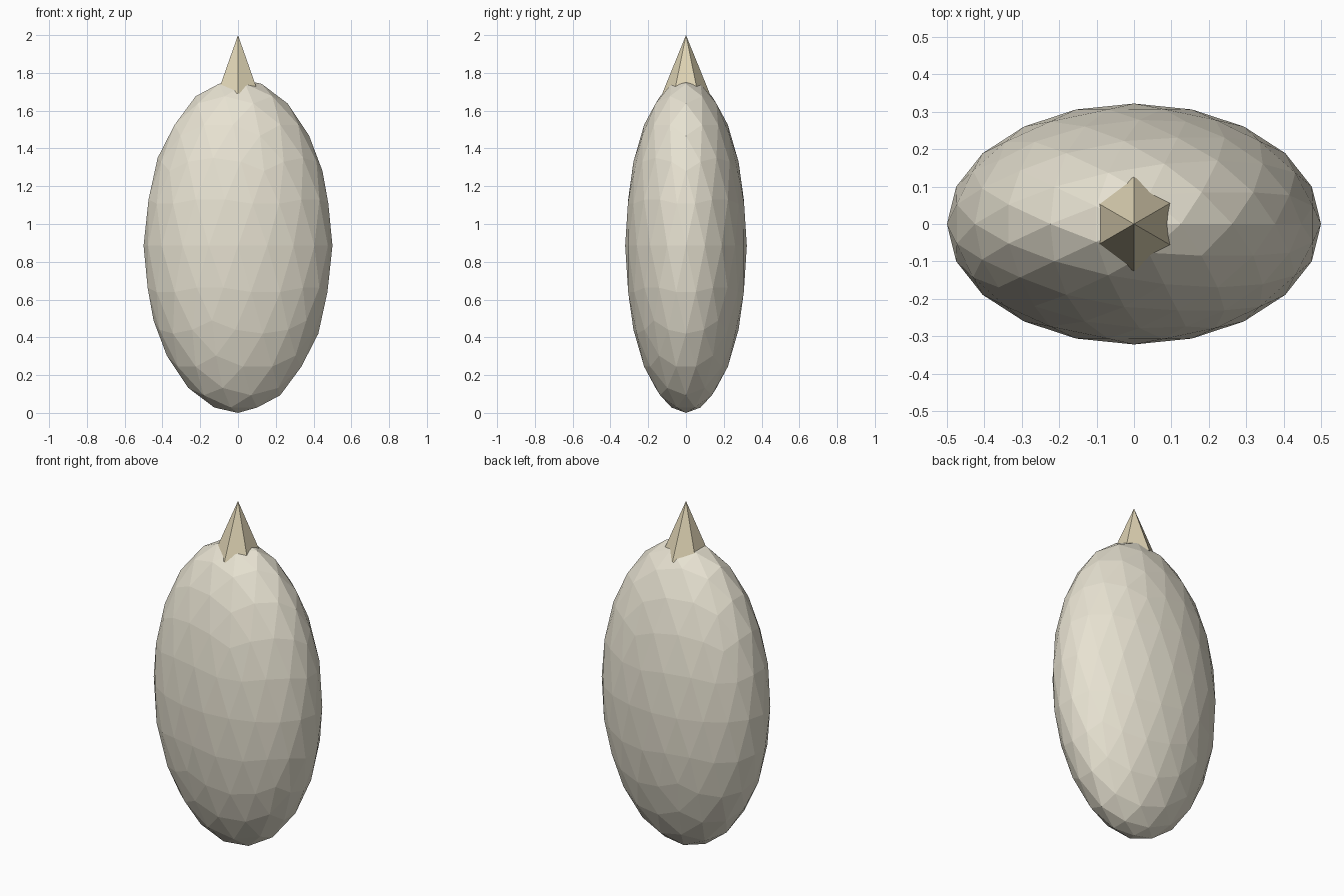
import bpy

if "Cube" in bpy.data.objects:
    bpy.data.objects.remove(bpy.data.objects["Cube"])

# Faceted flattened egg-shaped body
bpy.ops.mesh.primitive_ico_sphere_add(subdivisions=3, radius=1, location=(0, 0, 0.885))
body = bpy.context.object
body.name = "body"
body.scale = (0.5, 0.322, 0.885)

# Six-sided pointed tip, its base sunk into the body
base_z, tip_z = 1.69, 2.0
bpy.ops.mesh.primitive_cone_add(vertices=6, radius1=0.126, radius2=0,
                                depth=tip_z - base_z,
                                location=(0, 0, (base_z + tip_z) / 2))
tip = bpy.context.object
tip.name = "pointed_tip"

# Matching cream materials
for obj, colour in ((body, (0.80, 0.76, 0.64, 1)), (tip, (0.74, 0.66, 0.46, 1))):
    mat = bpy.data.materials.new(obj.name + "_colour")
    mat.diffuse_color = colour
    mat.use_nodes = True
    mat.node_tree.nodes["Principled BSDF"].inputs["Base Color"].default_value = mat.diffuse_color
    obj.data.materials.append(mat)
    for poly in obj.data.polygons:
        poly.use_smooth = False
